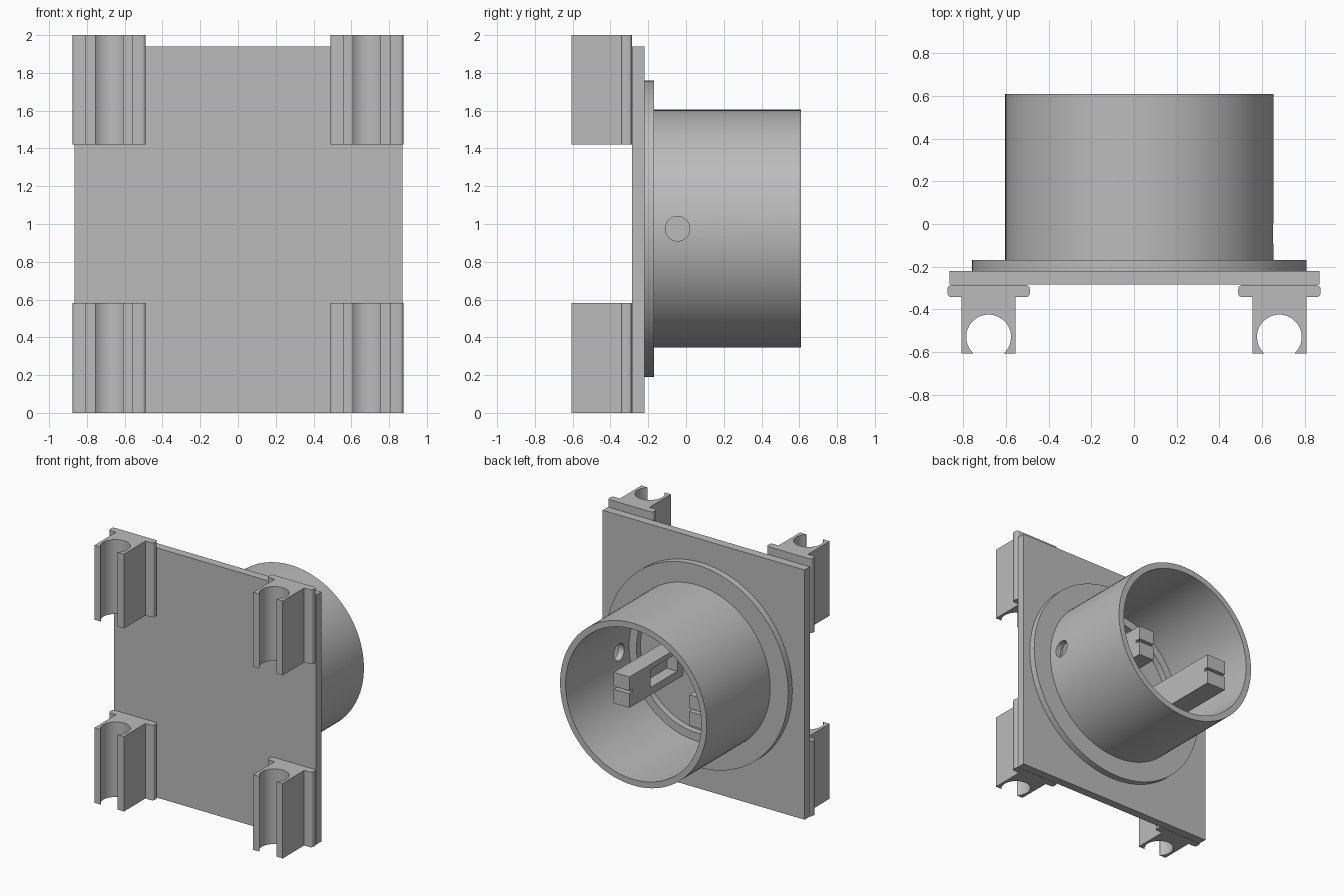
import bpy, bmesh, math
from mathutils import Matrix, Vector

cube = bpy.data.objects.get("Cube")
if cube:
    bpy.data.objects.remove(cube, do_unlink=True)

grey = bpy.data.materials.new("plain grey")
grey.use_nodes = True
grey.diffuse_color = (0.5, 0.5, 0.5, 1)
grey.node_tree.nodes["Principled BSDF"].inputs["Base Color"].default_value = (0.5, 0.5, 0.5, 1)


def finish(name, bm):
    bmesh.ops.recalc_face_normals(bm, faces=bm.faces)
    mesh = bpy.data.meshes.new(name)
    bm.to_mesh(mesh)
    bm.free()
    mesh.materials.append(grey)
    obj = bpy.data.objects.new(name, mesh)
    bpy.context.collection.objects.link(obj)
    return obj


def activate(obj):
    bpy.ops.object.select_all(action='DESELECT')
    obj.select_set(True)
    bpy.context.view_layer.objects.active = obj


def smooth(obj):
    activate(obj)
    bpy.ops.object.shade_smooth_by_angle(angle=math.radians(30))


def box(name, lo, hi):
    lo, hi = Vector(lo), Vector(hi)
    bm = bmesh.new()
    bmesh.ops.create_cube(bm, size=1)
    bmesh.ops.transform(bm, verts=bm.verts,
                        matrix=Matrix.Translation((lo + hi) / 2) @ Matrix.Diagonal((*(hi - lo), 1)))
    return finish(name, bm)


def cylinder(name, radius, start, end, axis, sides=96):
    start, end = Vector(start), Vector(end)
    bm = bmesh.new()
    bmesh.ops.create_cone(bm, cap_ends=True, segments=sides, radius1=radius, radius2=radius,
                          depth=(end - start).length,
                          matrix=Matrix.Translation((start + end) / 2)
                          @ Matrix.Rotation(math.pi / 2, 4, axis))
    return finish(name, bm)


def cut(obj, cutter):
    mod = obj.modifiers.new("cut", 'BOOLEAN')
    mod.operation, mod.solver, mod.object = 'DIFFERENCE', 'EXACT', cutter
    activate(obj)
    bpy.ops.object.modifier_apply(modifier=mod.name)
    bpy.data.objects.remove(cutter, do_unlink=True)


CX, CZ = 0.025, 0.975     # axis of the socket

# Square mounting plate
box("mounting_plate", (-0.865, -0.285, 0), (0.87, -0.22, 1.94))

# Round flange with an open middle
flange = cylinder("flange", 0.785, (CX, -0.22, CZ), (CX, -0.17, CZ), 'X')
cut(flange, cylinder("cutter", 0.52, (CX, -0.3, CZ), (CX, 0, CZ), 'X'))
smooth(flange)

# Socket tube with one side hole
tube = cylinder("socket_tube", 0.63, (CX, -0.17, CZ), (CX, 0.61, CZ), 'X')
cut(tube, cylinder("cutter", 0.583, (CX, -0.3, CZ), (CX, 0.8, CZ), 'X'))
cut(tube, cylinder("cutter", 0.065, (0.45, -0.045, CZ), (0.8, -0.045, CZ), 'Y', 32))
smooth(tube)

# Contact prongs: notched tip and a pocket in one side
for name, x0, x1 in (("left_prong", 0.18, 0.315), ("right_prong", -0.5, -0.335)):
    prong = box(name, (x0, -0.22, 0.84), (x1, 0.437, 1.08))
    cut(prong, box("cutter", (x0 - 0.1, 0.4, 0.95), (x1 + 0.1, 0.5, 0.972)))
    cut(prong, box("cutter", (x0 - 0.1, -0.15, 0.9), (x0 + 0.09, 0.177, 1.04)))


def clip(name, cx, z0, z1):
    """Pipe clip: rounded foot, stem and an open round seat, extruded upwards."""
    pts = []
    # Half outline on the +x side, from the foot's back to the jaw tip
    half = [(0, -0.287)]
    r, w = 0.018, 0.193
    for cy, a0 in ((-0.287 - r, 90), (-0.343 + r, 0)):
        for i in range(5):
            a = math.radians(a0 - i * 22.5)
            half.append((w - r + r * math.cos(a), cy + r * math.sin(a)))
    half += [(0.127, -0.343), (0.127, -0.607), (0.073, -0.607)]
    # Seat arc from the jaw opening to the top of the seat
    for i in range(21):
        a = math.radians(-46 + i * 136 / 20)
        half.append((0.105 * math.cos(a), -0.53 + 0.105 * math.sin(a)))
    bm = bmesh.new()
    # Each half is a separate prism, welded along the middle
    for s in (1, -1):
        face = bm.faces.new([bm.verts.new((cx + s * x, y, z0)) for x, y in half])
        top = bmesh.ops.extrude_face_region(bm, geom=[face])["geom"]
        bmesh.ops.translate(bm, vec=(0, 0, z1 - z0),
                            verts=[v for v in top if isinstance(v, bmesh.types.BMVert)])
    inner = [f for f in bm.faces if all(abs(v.co.x - cx) < 1e-5 for v in f.verts)]
    bmesh.ops.delete(bm, geom=inner, context='FACES')
    bmesh.ops.remove_doubles(bm, verts=bm.verts, dist=1e-5)
    smooth(finish(name, bm))


# Four pipe clips on the front
for side, x in (("left", 0.682), ("right", -0.682)):
    clip("lower_" + side + "_clip", x, 0, 0.583)
    clip("upper_" + side + "_clip", x, 1.422, 2)
